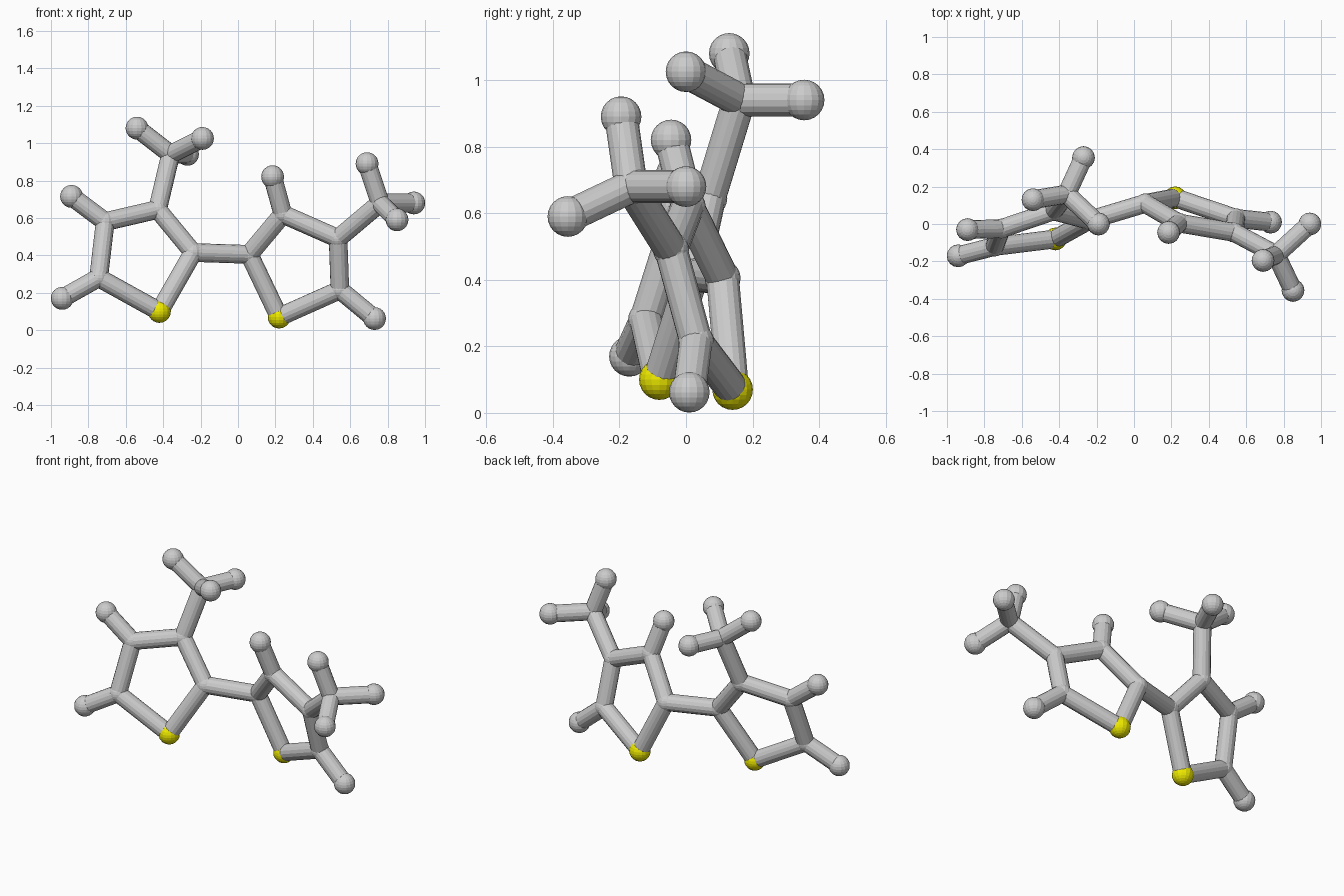
import bpy
from mathutils import Vector

if "Cube" in bpy.data.objects:
    bpy.data.objects.remove(bpy.data.objects["Cube"])

BOND_R, CARBON_R, END_R = 0.05, 0.054, 0.061

# atom centres: left ring (sulphur first), its side atoms, methyl group
ATOMS = {
    "S1": (-0.42, -0.08, 0.10), "C1": (-0.24, 0.02, 0.415), "C2": (-0.43, 0.07, 0.645),
    "C3": (-0.71, -0.025, 0.58), "C4": (-0.745, -0.12, 0.28),
    "H3": (-0.89, -0.03, 0.715), "H4": (-0.94, -0.17, 0.17),
    "M1": (-0.36, 0.16, 0.94),
    "Ma": (-0.54, 0.13, 1.08), "Mb": (-0.19, 0.0, 1.025), "Mc": (-0.27, 0.355, 0.94),
    # right ring
    "S2": (0.22, 0.14, 0.07), "C5": (0.06, 0.11, 0.405), "C6": (0.24, 0.005, 0.62),
    "C7": (0.535, -0.045, 0.49), "C8": (0.545, 0.03, 0.215),
    "H6": (0.185, -0.045, 0.82), "H8": (0.73, 0.01, 0.062),
    "M2": (0.76, -0.165, 0.68),
    "Md": (0.69, -0.195, 0.89), "Me": (0.94, 0.0, 0.68), "Mf": (0.85, -0.355, 0.59),
}
BONDS = """S1 C1,C1 C2,C2 C3,C3 C4,C4 S1,C3 H3,C4 H4,C2 M1,M1 Ma,M1 Mb,M1 Mc,
C1 C5,S2 C5,C5 C6,C6 C7,C7 C8,C8 S2,C6 H6,C8 H8,C7 M2,M2 Md,M2 Me,M2 Mf"""

yellow = bpy.data.materials.new("sulphur_yellow")
yellow.diffuse_color = (0.85, 0.82, 0.0, 1)
yellow.use_nodes = True
yellow.node_tree.nodes["Principled BSDF"].inputs["Base Color"].default_value = yellow.diffuse_color

# atom balls
for key, pos in ATOMS.items():
    joint = key[0] == "C" or key in ("M1", "M2")
    bpy.ops.mesh.primitive_uv_sphere_add(segments=16, ring_count=12, location=pos,
                                         radius=CARBON_R if joint else END_R)
    ball = bpy.context.object
    if key[0] == "S":
        ball.name = "sulphur_atom_" + key
        ball.data.materials.append(yellow)
    else:
        ball.name = ("carbon_atom_" if joint else "hydrogen_atom_") + key

# bond rods
for pair in BONDS.replace("\n", "").split(","):
    a, b = (Vector(ATOMS[k]) for k in pair.split())
    d = b - a
    bpy.ops.mesh.primitive_cylinder_add(vertices=16, radius=BOND_R, depth=d.length,
                                        location=(a + b) / 2,
                                        rotation=d.to_track_quat("Z", "Y").to_euler())
    bpy.context.object.name = "bond_" + pair.replace(" ", "_")
